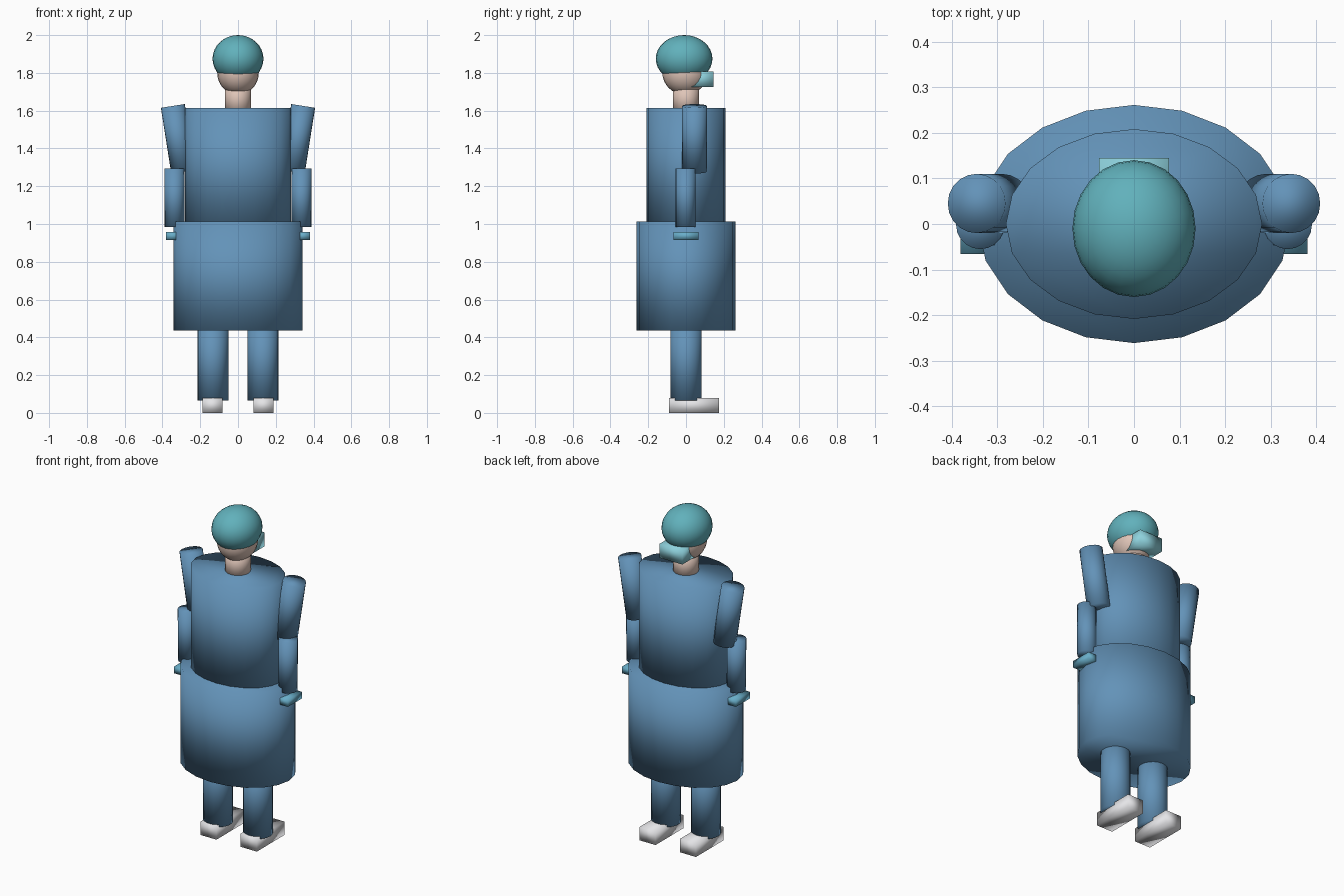
import bpy, math
from mathutils import Vector

if "Cube" in bpy.data.objects:
    bpy.data.objects.remove(bpy.data.objects["Cube"])


def material(name, rgb):
    m = bpy.data.materials.new(name)
    m.diffuse_color = (*rgb, 1)
    m.use_nodes = True
    m.node_tree.nodes["Principled BSDF"].inputs["Base Color"].default_value = m.diffuse_color
    return m


SCRUBS = material("scrubs blue", (0.125, 0.29, 0.48))
CAP = material("cap teal", (0.12, 0.44, 0.50))
MASK = material("mask pale blue", (0.27, 0.64, 0.72))
GLOVE = material("glove blue", (0.14, 0.42, 0.58))
SKIN = material("skin", (0.74, 0.56, 0.48))
SHOE = material("shoe white", (0.80, 0.80, 0.82))


def finish(name, mat):
    ob = bpy.context.object
    ob.name = name
    ob.data.materials.append(mat)
    bpy.ops.object.transform_apply(location=False, rotation=False, scale=True)
    bpy.ops.object.shade_smooth()
    return ob


def tube(name, mat, bottom, top, rx, ry):
    """Capped elliptical cylinder between two points."""
    a, b = Vector(bottom), Vector(top)
    axis = b - a
    bpy.ops.mesh.primitive_cylinder_add(
        vertices=20, radius=1, depth=1, location=(a + b) / 2,
        rotation=(0, math.atan2(axis.x, axis.z), 0))
    bpy.context.object.scale = (rx, ry, axis.length)
    return finish(name, mat)


def ball(name, mat, loc, radii):
    bpy.ops.mesh.primitive_uv_sphere_add(segments=24, ring_count=16, radius=1, location=loc)
    bpy.context.object.scale = radii
    return finish(name, mat)


def box(name, mat, lo, hi):
    lo, hi = Vector(lo), Vector(hi)
    bpy.ops.mesh.primitive_cube_add(size=1, location=(lo + hi) / 2)
    bpy.context.object.scale = hi - lo
    return finish(name, mat)


# Gown: wide skirt below, narrower torso above
tube("skirt", SCRUBS, (0, 0, 0.435), (0, 0, 1.012), 0.342, 0.261)
tube("torso", SCRUBS, (0, 0, 0.98), (0, 0, 1.615), 0.281, 0.208)

# Head, cap and face mask
tube("neck", SKIN, (0, 0, 1.58), (0, 0, 1.74), 0.07, 0.07)
ball("head", SKIN, (0, -0.005, 1.80), (0.11, 0.12, 0.115))
ball("surgical_cap", CAP, (0, -0.01, 1.875), (0.135, 0.15, 0.125))
box("face_mask", MASK, (-0.077, 0.02, 1.725), (0.077, 0.145, 1.808))

# Limbs on both sides
for side, s in (("left", -1), ("right", 1)):
    tube(side + "_leg", SCRUBS, (s * 0.133, 0, 0.065), (s * 0.133, 0, 0.50), 0.082, 0.083)
    cx = s * 0.135
    box(side + "_shoe", SHOE, (cx - 0.054, -0.09, 0), (cx + 0.054, 0.175, 0.08))
    tube(side + "_upper_arm", SCRUBS, (s * 0.29, 0.045, 1.277), (s * 0.345, 0.045, 1.625), 0.064, 0.065)
    tube(side + "_forearm", SCRUBS, (s * 0.335, -0.002, 0.985), (s * 0.337, -0.002, 1.293), 0.053, 0.053)
    hx = s * 0.345
    box(side + "_glove", GLOVE, (hx - 0.035, -0.066, 0.916), (hx + 0.035, 0.066, 0.957))
